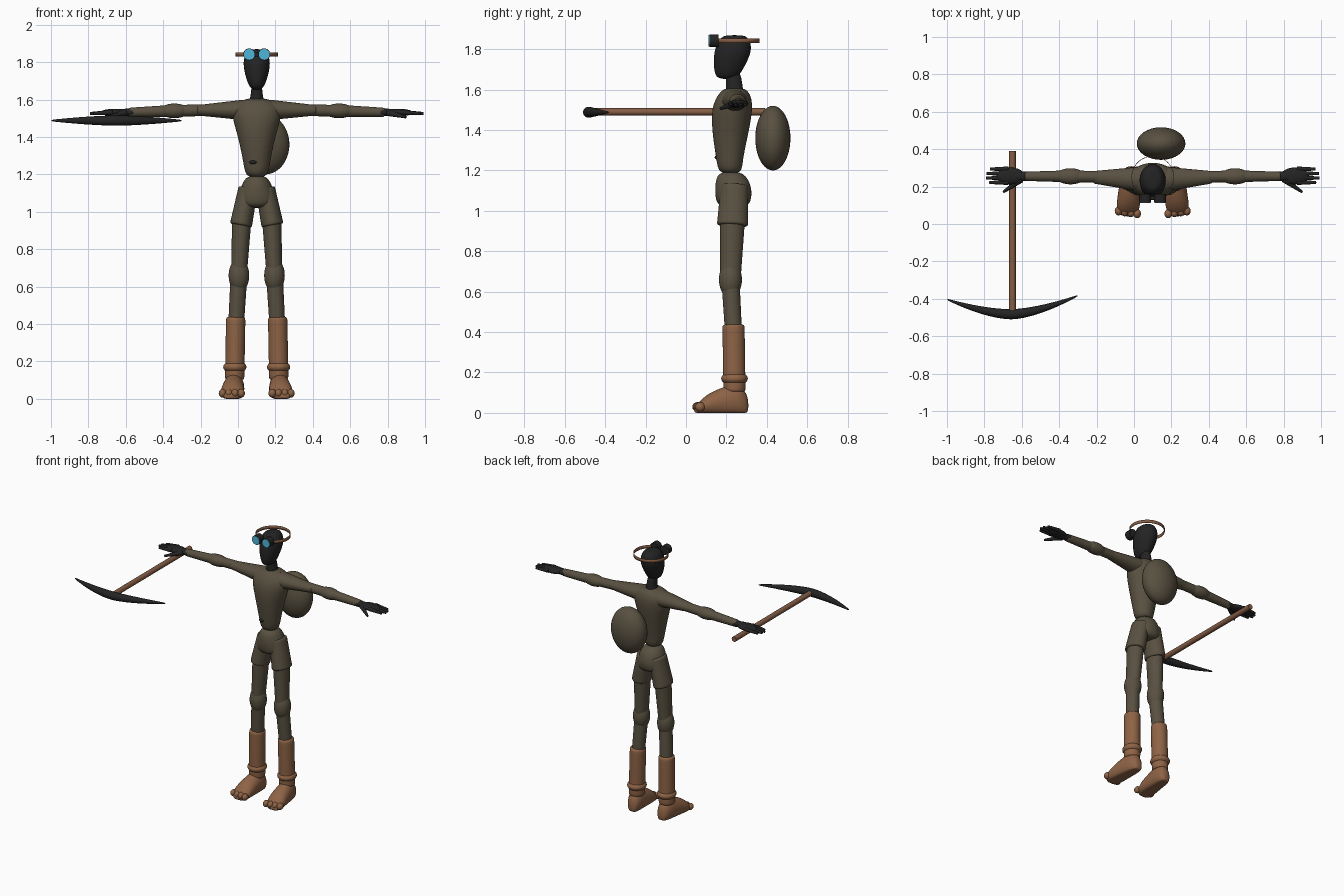
import bpy, bmesh, math
from mathutils import Matrix, Vector

if "Cube" in bpy.data.objects:
    bpy.data.objects.remove(bpy.data.objects["Cube"])

MIDDLE = 0.1  # the figure stands a little to the left of the origin
X_AXIS, Y_AXIS, Z_AXIS = Matrix.Identity(3)


def material(name, red, green, blue):
    mat = bpy.data.materials.new(name)
    mat.use_nodes = True
    colour = (red, green, blue, 1)
    mat.diffuse_color = colour
    mat.node_tree.nodes["Principled BSDF"].inputs["Base Color"].default_value = colour
    return mat


cloth = material("olive cloth", 0.1, 0.082, 0.053)
leather = material("brown leather", 0.27, 0.125, 0.06)
wood = material("wood", 0.235, 0.11, 0.06)
black = material("black", 0.017, 0.017, 0.018)
glass = material("blue glass", 0.08, 0.47, 0.7)


def body_point(side, x, y, z):
    """Point measured outwards from the figure's centre line."""
    return Vector((MIDDLE + side * x, y, z))


def finish(name, bm, mat, angle=180):
    """Turn a bmesh into a smoothly shaded object."""
    bmesh.ops.recalc_face_normals(bm, faces=bm.faces)
    mesh = bpy.data.meshes.new(name)
    bm.to_mesh(mesh)
    bm.free()
    mesh.materials.append(mat)
    part = bpy.data.objects.new(name, mesh)
    bpy.context.collection.objects.link(part)
    bpy.ops.object.select_all(action="DESELECT")
    part.select_set(True)
    bpy.context.view_layer.objects.active = part
    bpy.ops.object.shade_smooth_by_angle(angle=math.radians(angle))
    return part


def ellipse(centre, across, along, sides=16):
    """Ring of points spanned by two radius vectors."""
    turns = [math.tau * i / sides for i in range(sides)]
    return [centre + across * math.cos(turn) + along * math.sin(turn) for turn in turns]


def skin(name, mat, rings):
    """Closed smooth surface through a row of rings."""
    bm = bmesh.new()
    loops = [[bm.verts.new(point) for point in ring] for ring in rings]
    for near, far in zip(loops, loops[1:]):
        for i in range(len(near)):
            bm.faces.new((near[i], near[i - 1], far[i - 1], far[i]))
    bm.faces.new(loops[0])
    bm.faces.new(loops[-1])
    part = finish(name, bm, mat)
    smooth = part.modifiers.new("Smooth", "SUBSURF")
    smooth.levels = smooth.render_levels = 2


def trunk(name, mat, *profile):
    """Upright form on the centre line: height, y, half width, half depth."""
    skin(name, mat, [ellipse(Vector((MIDDLE, y, z)), X_AXIS * width, Y_AXIS * depth)
                     for z, y, width, depth in profile])


def limb(name, mat, start, end, start_radius, end_radius, depth=1):
    """Tapered tube between two points, flattened or widened front to back."""
    direction = (end - start).normalized()
    forward = (Y_AXIS - direction * direction.y).normalized()
    upward = direction.cross(forward)
    rings = []
    for step in (0, 0.04, 0.5, 0.96, 1):
        radius = start_radius + (end_radius - start_radius) * step
        rings.append(ellipse(start.lerp(end, step), forward * radius * depth, upward * radius))
    skin(name, mat, rings)


def ball(name, mat, centre, radii):
    bm = bmesh.new()
    bmesh.ops.create_uvsphere(bm, u_segments=32, v_segments=20, radius=1)
    bmesh.ops.scale(bm, verts=bm.verts, vec=radii)
    bmesh.ops.translate(bm, verts=bm.verts, vec=centre)
    finish(name, bm, mat)


def rod(name, mat, x, z, front, back, radius):
    """Round bar running from front to back."""
    bm = bmesh.new()
    bmesh.ops.create_cone(bm, cap_ends=True, segments=24, radius1=radius, radius2=radius,
                          depth=back - front)
    bmesh.ops.rotate(bm, verts=bm.verts, matrix=Matrix.Rotation(math.pi / 2, 3, "X"))
    bmesh.ops.translate(bm, verts=bm.verts, vec=(x, (front + back) / 2, z))
    finish(name, bm, mat, angle=40)


def foot(name, side):
    """Boot foot: a high heel end sloping down to a broad toe."""
    rings = []
    for i in range(11):
        t = i / 10
        rounding = 0.5 + 0.5 * (1 - abs(2 * t - 1) ** 5)
        height = (0.05 + 0.1 * (1 - t * t)) * rounding
        width = (0.05 + 0.02 * t) * rounding
        centre = body_point(side, 0.115 + 0.02 * t, 0.31 - 0.27 * t, height * 0.42)
        ring = ellipse(centre, X_AXIS * width, Z_AXIS * height * 0.58)
        for point in ring:
            point.z = max(point.z, 0)
        rings.append(ring)
    skin(name, leather, rings)


# Head, neck, shirt and hips
trunk("head", black, (1.65, 0.2, 0.03, 0.05), (1.7, 0.21, 0.055, 0.075),
      (1.8, 0.235, 0.08, 0.1), (1.86, 0.24, 0.055, 0.07), (1.87, 0.24, 0.03, 0.04))
trunk("neck", black, (1.57, 0.24, 0.05, 0.05), (1.62, 0.24, 0.03, 0.04),
      (1.7, 0.23, 0.03, 0.04))
trunk("shirt", cloth, (1.18, 0.22, 0.06, 0.06), (1.25, 0.215, 0.07, 0.065),
      (1.4, 0.22, 0.1, 0.095), (1.52, 0.23, 0.14, 0.105), (1.58, 0.24, 0.13, 0.08),
      (1.61, 0.24, 0.04, 0.05))
trunk("hips", cloth, (1.2, 0.22, 0.06, 0.065), (1.12, 0.235, 0.09, 0.095),
      (1.05, 0.235, 0.115, 0.09), (1.02, 0.235, 0.08, 0.07))
ball("belly_patch", black, body_point(-1, 0.02, 0.152, 1.265), (0.02, 0.01, 0.01))

for side, label in ((1, "left_"), (-1, "right_")):
    def at(x, y, z):
        return body_point(side, x, y, z)

    # Trousers
    knee = at(0.095, 0.22, 0.66)
    limb(label + "shorts_leg", cloth, at(0.045, 0.24, 1.13), at(0.085, 0.23, 0.925),
         0.053, 0.061, 1.3)
    limb(label + "thigh", cloth, at(0.08, 0.23, 0.96), knee, 0.053, 0.043, 1.2)
    ball(label + "knee", cloth, knee, (0.055, 0.057, 0.09))
    limb(label + "shin", cloth, knee, at(0.11, 0.235, 0.4), 0.046, 0.043)

    # Boot with a rolled ankle and lumpy toes
    limb(label + "boot_shaft", leather, at(0.112, 0.235, 0.44), at(0.118, 0.24, 0.1),
         0.053, 0.053, 1.06)
    ball(label + "boot_ankle", leather, at(0.117, 0.24, 0.17), (0.062, 0.066, 0.035))
    foot(label + "boot_foot", side)
    for i in range(4):
        ball(label + f"boot_toe_{i}", leather,
             at(0.083 + i / 30, 0.055 + i / 200, 0.03), (0.02, 0.024, 0.023))

    # Sleeve
    elbow = at(0.44, 0.255, 1.54)
    limb(label + "shoulder", cloth, at(0.06, 0.24, 1.545), at(0.32, 0.25, 1.543),
         0.057, 0.028, 1.2)
    limb(label + "upper_arm", cloth, at(0.2, 0.25, 1.545), elbow, 0.032, 0.032)
    ball(label + "elbow", cloth, elbow, (0.08, 0.043, 0.039))
    limb(label + "forearm", cloth, elbow, at(0.685, 0.255, 1.532), 0.033, 0.025)

    # Hand
    limb(label + "wrist", black, at(0.66, 0.255, 1.532), at(0.76, 0.255, 1.532),
         0.021, 0.018, 1.3)
    ball(label + "palm", black, at(0.76, 0.257, 1.531), (0.075, 0.045, 0.02))
    for i in range(4):
        y = 0.222 + 0.024 * i
        reach = 0.9 - 0.018 * abs(i - 1.4)
        limb(label + f"finger_{i}", black, at(0.77, y, 1.532), at(reach, y, 1.526),
             0.014, 0.008)
    limb(label + "thumb", black, at(0.7, 0.24, 1.53), at(0.8, 0.17, 1.506), 0.018, 0.007)

    # Goggle cup and lens
    eye = at(0.04, 0, 1.842)
    rod(label + "goggle_cup", black, eye.x, eye.z, 0.116, 0.16, 0.032)
    rod(label + "goggle_lens", glass, eye.x, eye.z, 0.112, 0.117, 0.029)

# Goggle bridge and open strap
rod("goggle_bridge", black, MIDDLE, eye.z, 0.13, 0.15, 0.012)
bm = bmesh.new()
bmesh.ops.create_cone(bm, segments=48, radius1=0.114, radius2=0.114, depth=0.022)
bmesh.ops.translate(bm, verts=bm.verts, vec=(MIDDLE, 0.25, eye.z))
strap = finish("goggle_strap", bm, wood, angle=40)
strap.modifiers.new("Band", "SOLIDIFY").thickness = 0.003

# Rounded backpack
ball("backpack", cloth, (0.145, 0.43, 1.36), (0.13, 0.087, 0.16))

# Pickaxe: straight shaft, swept and tapering blade
rod("pickaxe_shaft", wood, -0.65, 1.49, -0.47, 0.39, 0.018)
blade = []
for i in range(-10, 11):
    t = i / 10
    sweep = abs(t) ** 1.6
    radius = 0.004 + 0.024 * (1 - sweep)
    centre = Vector((-0.65 + 0.35 * t, -0.483 + 0.09 * sweep + 0.01 * t, 1.488))
    blade.append(ellipse(centre, Y_AXIS * radius, Z_AXIS * radius))
skin("pickaxe_blade", black, blade)
